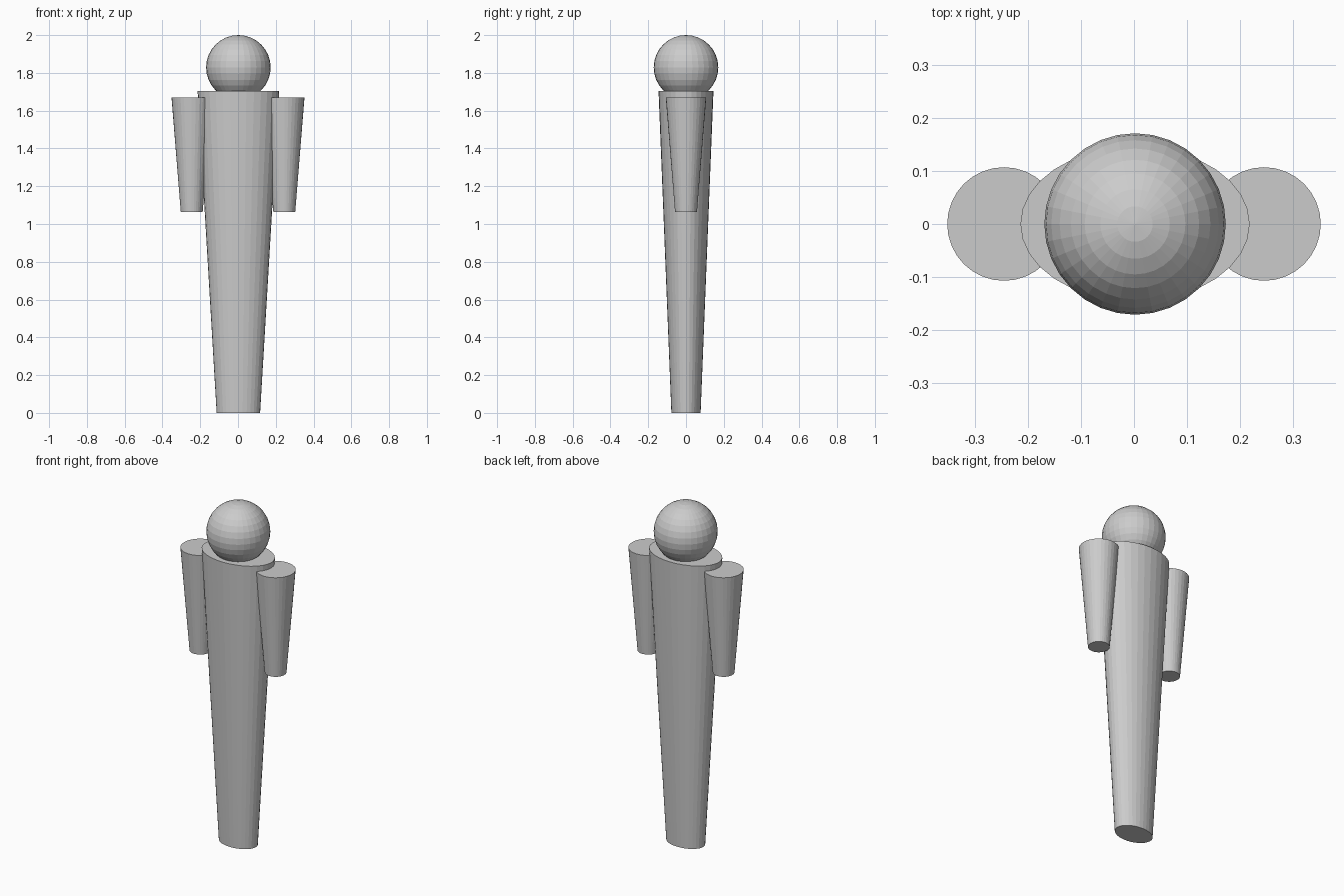
import bpy

if "Cube" in bpy.data.objects:
    bpy.data.objects.remove(bpy.data.objects["Cube"])

SIDES = 32


def tapered(name, x, z0, z1, r0, r1, depth_ratio=1.0):
    """Upright tapered cylinder from z0 to z1, optionally flattened in y."""
    bpy.ops.mesh.primitive_cone_add(
        vertices=SIDES, radius1=r0, radius2=r1, depth=z1 - z0,
        location=(x, 0, (z0 + z1) / 2))
    ob = bpy.context.object
    ob.name = name
    ob.scale.y = depth_ratio
    return ob


# Body: one elliptical tapered column
tapered("body", 0.002, 0.0, 1.703, 0.115, 0.216, 0.673)

# Arms: a mirrored pair of tapered cylinders
for side, label in ((-1, "left"), (1, "right")):
    tapered(label + "_arm", side * 0.245, 1.064, 1.67, 0.058, 0.107)

# Head: flat-shaded sphere, slightly sunk into the body
bpy.ops.mesh.primitive_uv_sphere_add(
    segments=SIDES, ring_count=16, radius=0.171, location=(0.002, 0, 1.829))
bpy.context.object.name = "head"
